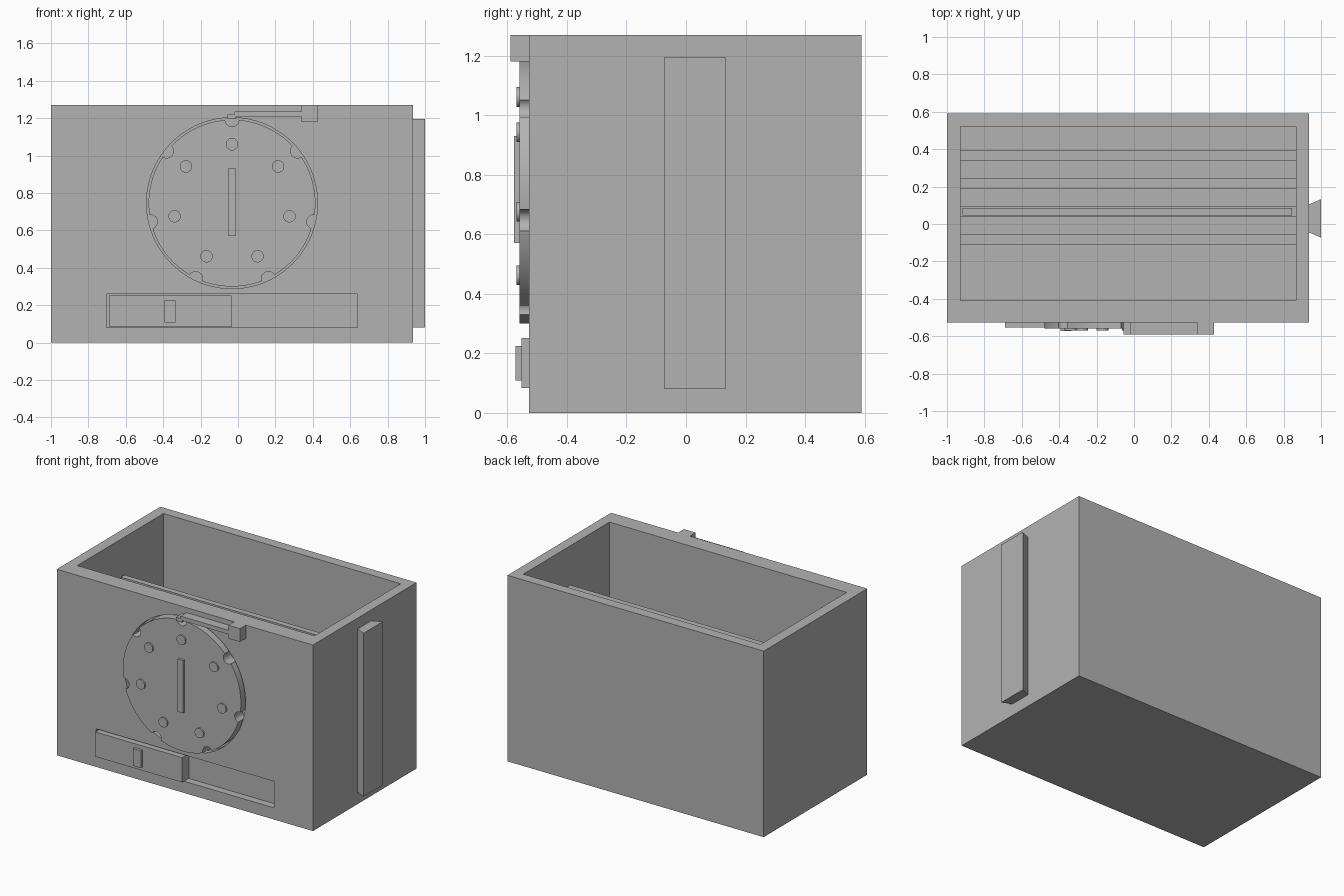
import bpy
import bmesh
import math
from mathutils import Matrix

if "Cube" in bpy.data.objects:
    bpy.data.objects.remove(bpy.data.objects["Cube"], do_unlink=True)

GREY = (0.45, 0.45, 0.45, 1.0)
grey = bpy.data.materials.new("plain grey")
grey.use_nodes = True
grey.diffuse_color = GREY
grey.node_tree.nodes["Principled BSDF"].inputs["Base Color"].default_value = GREY


def add_object(name, bm):
    bmesh.ops.recalc_face_normals(bm, faces=bm.faces)
    mesh = bpy.data.meshes.new(name)
    bm.to_mesh(mesh)
    bm.free()
    mesh.materials.append(grey)
    obj = bpy.data.objects.new(name, mesh)
    bpy.context.collection.objects.link(obj)
    return obj


def box(name, x, y, z):
    """Box from (low, high) pairs."""
    bm = bmesh.new()
    bmesh.ops.create_cube(bm, size=1)
    for v in bm.verts:
        v.co = [r[0] if c < 0 else r[1] for c, r in zip(v.co, (x, y, z))]
    return add_object(name, bm)


def disc(name, x, z, radius, y, sides=32):
    """Round part whose axis runs front to back."""
    bm = bmesh.new()
    place = Matrix.Translation((x, sum(y) / 2, z)) @ Matrix.Rotation(math.pi / 2, 4, 'X')
    bmesh.ops.create_cone(bm, cap_ends=True, segments=sides, radius1=radius,
                          radius2=radius, depth=y[1] - y[0], matrix=place)
    return add_object(name, bm)


def select(obj):
    bpy.ops.object.select_all(action='DESELECT')
    obj.select_set(True)
    bpy.context.view_layer.objects.active = obj


def cut(target, cutter):
    cutter.hide_render = True
    mod = target.modifiers.new("cut", 'BOOLEAN')
    mod.operation = 'DIFFERENCE'
    mod.solver = 'EXACT'
    mod.object = cutter
    select(target)
    bpy.ops.object.modifier_apply(modifier=mod.name)
    bpy.data.objects.remove(cutter, do_unlink=True)


def smooth(obj):
    select(obj)
    bpy.ops.object.shade_smooth_by_angle(angle=math.radians(30))


FRONT, POCKET = -0.527, -0.477
INSIDE = (-0.927, 0.865)
DIAL_X, DIAL_Z = -0.032, 0.746

# Open box with floor grooves and front pockets
body = box("box_body", (-1, 0.935), (FRONT, 0.59), (0, 1.27))
cut(body, box("cavity_cutter", INSIDE, (-0.41, 0.52), (0.12, 1.5)))
for i in range(4):
    y = -0.11 + 0.15 * i
    cut(body, box("groove_cutter", INSIDE, (y, y + 0.05), (0.07, 0.2)))
cut(body, box("track_cutter", (-0.703, 0.64), (-0.7, POCKET), (0.08, 0.26)))
cut(body, disc("dial_pocket_cutter", DIAL_X, DIAL_Z, 0.457, (-0.7, POCKET), 96))
smooth(body)

# Divider standing in one groove
box("divider", (-0.917, 0.845), (0.045, 0.085), (0.07, 1.02))

# Notched dial with raised studs and grip bar
dial = disc("dial", DIAL_X, DIAL_Z, 0.446, (-0.56, POCKET), 96)
for i in range(7):
    a = math.pi / 2 + i * math.tau / 7
    dx, dz = math.cos(a), math.sin(a)
    cut(dial, disc("notch_cutter", DIAL_X + 0.447 * dx, DIAL_Z + 0.447 * dz,
                   0.037, (-0.7, -0.4)))
    smooth(disc("dial_stud", DIAL_X + 0.315 * dx, DIAL_Z + 0.315 * dz,
                0.033, (-0.57, -0.55)))
smooth(dial)
box("dial_grip", (DIAL_X - 0.021, DIAL_X + 0.021), (-0.577, -0.55), (0.57, 0.93))

# Sliding plate and its knob
box("slider", (-0.69, -0.035), (-0.553, POCKET), (0.083, 0.252))
box("slider_knob", (-0.393, -0.334), (-0.572, -0.54), (0.108, 0.225))

# Spring latch: mount, arm and tooth
box("latch_mount", (0.34, 0.428), (-0.59, FRONT), (1.18, 1.27))
box("latch_arm", (-0.02, 0.345), (-0.59, FRONT), (1.208, 1.236))
box("latch_tooth", (-0.055, -0.01), (-0.59, FRONT), (1.195, 1.22))

# Dovetail side rail, flaring outward
rail = box("side_rail", (0.93, 1.0), (-0.073, 0.133), (0.08, 1.195))
for v in rail.data.vertices:
    if v.co.x < 0.95:
        v.co.y = 0.03 + (v.co.y - 0.03) * 0.7
